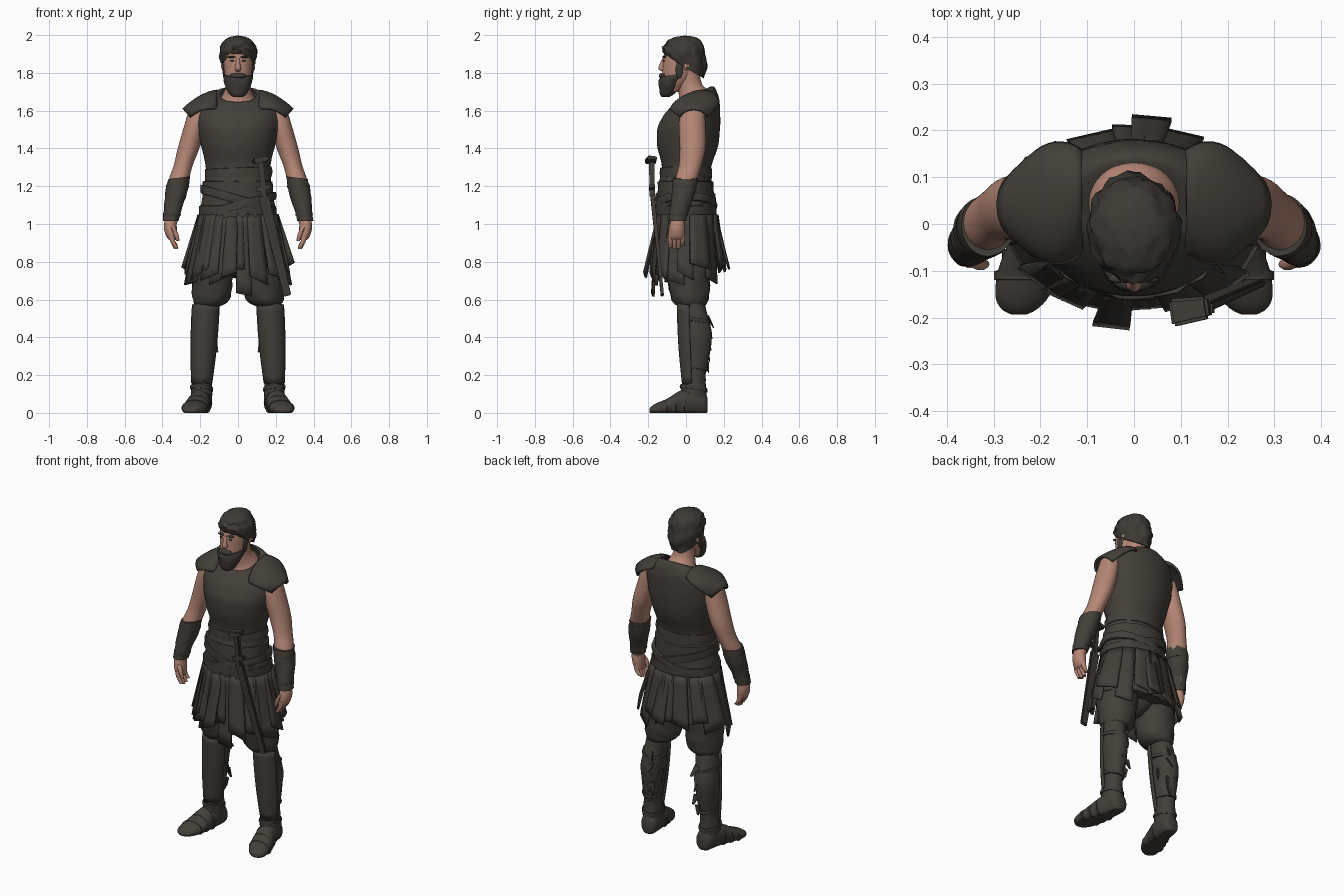
import bpy, bmesh, math, random
from mathutils import Vector, noise

random.seed(4)
cube = bpy.data.objects.get("Cube")
if cube:
    bpy.data.objects.remove(cube, do_unlink=True)


def material(name, r, g, b):
    m = bpy.data.materials.new(name)
    m.use_nodes = True
    m.diffuse_color = (r, g, b, 1)
    shader = next(n for n in m.node_tree.nodes if n.type == "BSDF_PRINCIPLED")
    shader.inputs["Base Color"].default_value = (r, g, b, 1)
    shader.inputs["Roughness"].default_value = 0.9
    return m


CLOTH = material("dark cloth", .056, .05, .041)
LEATHER = material("dark leather", .052, .045, .038)
HAIR = material("dark hair", .048, .043, .036)
SKIN = material("skin", .46, .24, .18)


def finish(name, bm, mat, thickness=0, angle=40):
    bmesh.ops.recalc_face_normals(bm, faces=bm.faces)
    mesh = bpy.data.meshes.new(name)
    bm.to_mesh(mesh)
    bm.free()
    mesh.materials.append(mat)
    ob = bpy.data.objects.new(name, mesh)
    bpy.context.collection.objects.link(ob)
    bpy.ops.object.select_all(action="DESELECT")
    ob.select_set(True)
    bpy.context.view_layer.objects.active = ob
    bpy.ops.object.shade_smooth_by_angle(angle=math.radians(angle))
    if thickness:
        mod = ob.modifiers.new("thickness", "SOLIDIFY")
        mod.thickness = thickness
        mod.offset = 0


def smooth_path(rings, steps):
    """Catmull-Rom interpolation of ring values."""
    last, out = len(rings) - 1, []
    for i in range(last):
        a, b, c, d = (rings[min(max(k, 0), last)] for k in range(i - 1, i + 3))
        for s in range(steps):
            t = s / steps
            out.append([.5 * (2*q + (r-p)*t + (2*p-5*q+4*r-u)*t*t + (3*q-p-3*r+u)*t**3)
                        for p, q, r, u in zip(a, b, c, d)])
    return out + [list(rings[last])]


def loft(name, rings, mat, side=1, along="z", steps=4, n=32, rough=0, cap=True):
    """Rings are x, y, z, radius, radius, then slope over y and slope over x."""
    rings = [tuple(r) + (0,) * (7 - len(r)) for r in rings]
    bm, loops = bmesh.new(), []
    for x, y, z, ra, rb, slope_y, slope_x in smooth_path(rings, steps):
        loop = []
        for k in range(n):
            a = math.tau * k / n
            u, v = math.cos(a), math.sin(a)
            bump = 1
            if rough:
                p = Vector((x * side + ra * u, y + rb * v, z))
                bump += rough * (noise.noise(p * 25) + .6 * noise.noise(p * 60))
            u, v = max(ra, .001) * u * bump, max(rb, .001) * v * bump
            if along == "z":
                co = (x + u, y + v, z + slope_y * v + slope_x * u)
            else:
                co = (x + u, y, max(z + v, 0))
            loop.append(bm.verts.new((co[0] * side, co[1], co[2])))
        loops.append(loop)
    for lo, hi in zip(loops, loops[1:]):
        for k in range(n):
            bm.faces.new((lo[k], lo[(k+1) % n], hi[(k+1) % n], hi[k]))
    if cap:
        bm.faces.new(loops[0])
        bm.faces.new(loops[-1])
    finish(name, bm, mat)


def band(name, x, y, z, rx, ry, height, mat, side=1, slope_y=0, slope_x=0):
    h = height / 2
    loft(name, [(x, y, z + dz, rx - inset, ry - inset, slope_y, slope_x) for dz, inset in
                ((-h, .02), (-h * .9, .002), (0, 0), (h * .9, .002), (h, .02))],
         mat, side, steps=1, n=40, rough=.04)


def ball(name, x, y, z, rx, ry, rz, mat):
    bm = bmesh.new()
    bmesh.ops.create_uvsphere(bm, u_segments=16, v_segments=10, radius=1)
    for v in bm.verts:
        v.co = Vector((x + v.co.x * rx, y + v.co.y * ry, z + v.co.z * rz))
    finish(name, bm, mat)


def sheet(name, point, nu, nv, mat, thickness):
    """Thin surface from a function of two 0..1 parameters."""
    bm = bmesh.new()
    rows = [[bm.verts.new(point(i / nu, j / nv)) for i in range(nu + 1)] for j in range(nv + 1)]
    for lo, hi in zip(rows, rows[1:]):
        for i in range(nu):
            bm.faces.new((lo[i], lo[i+1], hi[i+1], hi[i]))
    finish(name, bm, mat, thickness)


def strap(name, degrees, width, top, bottom, flare, mat, slant=0):
    """Hanging skirt strip that follows the hips outward."""
    a = math.radians(degrees)
    def point(u, v):
        rx, ry = .203 + (.065 + flare) * v, .158 + (.024 + flare) * v
        tangent = Vector((-rx * math.sin(a), ry * math.cos(a), 0)).normalized()
        p = Vector((rx * math.cos(a), ry * math.sin(a) + .005, top + (bottom - top) * v))
        p += tangent * (u - .5) * width * (.75 + .25 * v)
        p.z += slant * (u - .5) * v
        return p
    sheet(name, point, 3, 6, mat, .012)


def rod(name, start, end, width, depth, mat, taper=1):
    """Flat tapered bar between two points."""
    start, end = Vector(start), Vector(end)
    d = (end - start).normalized()
    across = d.cross(Vector((0, 1, 0))).normalized() * width / 2
    out = d.cross(across).normalized() * depth / 2
    bm = bmesh.new()
    ends = [[bm.verts.new(p + (across * i + out * j) * s) for i, j in ((-1, -1), (1, -1), (1, 1), (-1, 1))]
            for p, s in ((start, 1), (end, taper))]
    for k in range(4):
        m = (k + 1) % 4
        bm.faces.new((ends[0][k], ends[0][m], ends[1][m], ends[1][k]))
    for e in ends:
        bm.faces.new(e)
    bmesh.ops.bevel(bm, geom=bm.edges[:], offset=min(width, depth) * .2, segments=2, affect="EDGES")
    finish(name, bm, mat)


# Head, neck and face
loft("neck", [(0, .035, 1.56, .1, .08), (0, .042, 1.645, .098, .09, .3), (0, .038, 1.69, .078, .075, .3),
              (0, .018, 1.745, .06, .065), (0, 0, 1.84, .06, .065)], SKIN)
loft("head", [(0, -.075, 1.7, .04, .04), (0, -.05, 1.76, .066, .075), (0, -.035, 1.82, .075, .09),
              (0, -.028, 1.88, .078, .093), (0, -.02, 1.94, .068, .08), (0, -.02, 1.97, .03, .04)], SKIN)
loft("nose", [(0, -.113, 1.88, .009, .01), (0, -.124, 1.845, .012, .016),
              (0, -.126, 1.82, .017, .019), (0, -.116, 1.807, .011, .01)], SKIN, n=16)
loft("hair", [(0, -.008, 1.83, .084, .1, -.58), (0, -.008, 1.87, .095, .114, -.42),
              (0, -.008, 1.92, .096, .11, -.2), (0, -.006, 1.963, .08, .092, -.05),
              (0, -.005, 1.988, .048, .056), (0, -.005, 1.997, .005, .006)], HAIR, n=48, rough=.13)
loft("beard", [(0, -.108, 1.672, .025, .02), (0, -.1, 1.69, .047, .038), (0, -.086, 1.73, .066, .056, .1),
               (0, -.072, 1.765, .076, .071, .12), (0, -.066, 1.79, .074, .07, .15)], HAIR, rough=.06)
ball("moustache", 0, -.122, 1.784, .045, .022, .016, HAIR)
for s, label in ((1, "left"), (-1, "right")):
    ball(label + "_eye", s * .03, -.117, 1.864, .012, .005, .005, HAIR)
    ball(label + "_brow", s * .033, -.116, 1.884, .022, .01, .006, HAIR)
    ball(label + "_ear", s * .08, .005, 1.84, .01, .016, .026, SKIN)
    ball(label + "_sideburn", s * .073, -.035, 1.82, .009, .02, .05, HAIR)

# Torso armour, with the neckline lower at the front
loft("cuirass", [(0, 0, .98, .2, .155), (0, 0, 1.08, .198, .15), (0, -.005, 1.2, .178, .142),
                 (0, .003, 1.3, .171, .13), (0, .008, 1.4, .192, .158), (0, .014, 1.5, .216, .166),
                 (0, .03, 1.58, .222, .15, .05), (0, .045, 1.64, .2, .13, .2),
                 (0, .05, 1.684, .145, .102, .38), (0, .045, 1.685, .096, .086, .5)],
     CLOTH, n=56, rough=.015, cap=False)
band("cuirass_hem", 0, 0, 1.27, .178, .138, .06, CLOTH, slope_x=.04)
band("waist_wrap", 0, -.002, 1.17, .187, .148, .12, CLOTH)
band("hip_wrap", 0, 0, 1.05, .205, .161, .1, CLOTH)
band("falling_sash", 0, -.002, 1.13, .198, .16, .05, LEATHER, slope_x=-.28)
band("rising_sash", 0, 0, 1.1, .203, .163, .045, CLOTH, slope_x=.25)

# Skirt: underlayer and hanging strips
loft("underskirt", [(0, 0, 1.05, .195, .15), (0, .003, .93, .225, .16), (0, .005, .77, .254, .172)],
     CLOTH, n=48, rough=.04)
ball("breeches_seat", 0, .01, .86, .13, .125, .15, CLOTH)
for i in range(16):
    angle = i * 360 / 16 + random.uniform(-5, 5)
    if 240 < angle < 295:
        continue
    strap(f"skirt_strip_{i}", angle, random.uniform(.085, .13), 1.05, random.uniform(.68, .8),
          random.uniform(.0, .022), CLOTH, random.uniform(-.06, .06))
strap("front_side_strip", 237, .1, 1.05, .72, .012, CLOTH, .04)
strap("front_wide_strip", 252, .14, 1.04, .71, .006, CLOTH, .07)
strap("front_middle_strip", 270, .07, 1.04, .76, .0, CLOTH)
strap("front_long_strip", 277, .085, 1.06, .625, .0, CLOTH, -.02)
strap("front_left_strip", 294, .1, 1.05, .7, .008, CLOTH, -.05)
strap("front_loose_flap", 261, .08, 1.02, .73, .043, LEATHER, .03)
strap("back_loose_flap", 83, .085, 1.02, .77, .04, LEATHER, -.02)

# Sheathed sword on the left hip
rod("scabbard", (.135, -.178, 1.15), (.262, -.125, .62), .055, .022, LEATHER, .75)
rod("sword_grip", (.12, -.182, 1.33), (.138, -.178, 1.14), .03, .028, LEATHER)
rod("sword_guard", (.095, -.18, 1.18), (.17, -.18, 1.2), .025, .03, LEATHER)
rod("sword_pommel", (.08, -.19, 1.33), (.16, -.178, 1.35), .032, .06, LEATHER, .8)

for s, label in ((1, "left"), (-1, "right")):
    # Shoulder cap: arched shell hugging the shoulder and tapering outward
    def shoulder(u, v):
        a = math.radians(-80 + 160 * u)
        reach = .108 + .11 * v - .148 * v * v
        bend = 1 - math.cos(a)
        return Vector((s * (.112 + .178 * v - .05 * v * bend),
                       .04 + reach * math.sin(a) + .008 * (1 - v),
                       1.7 - .015 * v - .078 * v * v - (.08 - .03 * v) * bend + .03 * math.sin(a) * (1 - v)))
    sheet(label + "_shoulder_cap", shoulder, 16, 10, CLOTH, .012)

    # Arm, bracer and hand
    loft(label + "_arm", [(.205, .035, 1.62, .05, .06), (.225, .033, 1.53, .057, .07),
                          (.262, .035, 1.4, .057, .068), (.29, .022, 1.31, .05, .06),
                          (.314, 0, 1.23, .053, .058), (.335, -.02, 1.12, .045, .048),
                          (.356, -.045, 1.0, .032, .036)], SKIN, s)
    loft(label + "_bracer", [(.312, -.002, 1.245, .058, .066, 0, -.12), (.328, -.014, 1.16, .058, .062),
                             (.345, -.034, 1.08, .047, .052), (.356, -.045, 1.015, .042, .046)],
         CLOTH, s, rough=.06)
    for z, x, y, r in ((1.2, .32, -.008, .061), (1.05, .35, -.04, .047)):
        band(label + "_bracer_tie", x, y, z, r, r + .003, .018, LEATHER, s)
    loft(label + "_palm", [(.357, -.045, 1.03, .03, .034), (.358, -.048, .98, .034, .042),
                           (.352, -.05, .935, .028, .042), (.345, -.05, .915, .018, .038)], SKIN, s, n=20)
    for i in range(4):
        y = -.082 + i * .021
        drop = (.875, .867, .87, .885)[i]
        loft(f"{label}_finger_{i}", [(.352, y, .945, .014, .013), (.346, y, .91, .014, .013),
                                     (.327, y, drop, .011, .01)], SKIN, s, n=10)
    loft(label + "_thumb", [(.35, -.075, .985, .014, .014), (.33, -.086, .95, .013, .013),
                            (.318, -.086, .91, .009, .009)], SKIN, s, n=10)

    # Baggy breeches and shin guard
    loft(label + "_breeches", [(.11, .005, 1.0, .1, .13), (.125, .008, .85, .12, .13),
                               (.137, .015, .7, .108, .113), (.14, .02, .615, .103, .1),
                               (.15, .025, .575, .08, .082), (.165, .027, .56, .05, .05)], CLOTH, s, rough=.06)
    loft(label + "_boot_leg", [(.163, .028, .6, .064, .066), (.173, .035, .52, .062, .078),
                               (.183, .052, .42, .066, .084), (.186, .05, .3, .057, .074),
                               (.19, .044, .2, .05, .06), (.192, .04, .12, .055, .068),
                               (.19, .045, .05, .052, .066)], CLOTH, s, rough=.04)
    def shin(u, v):
        a = math.radians(190 + 160 * u)
        r = .07 - .018 * v + .006 * math.sin(math.pi * v)
        return Vector((s * (.17 + .022 * v + r * math.cos(a)),
                       .03 + .01 * v + (r + .004) * math.sin(a), .57 - .41 * v + .02 * math.sin(a) * (v - .5)))
    sheet(label + "_shin_guard", shin, 14, 10, CLOTH, .01)
    for z, x, y, r in ((.49, .176, .04, .073), (.24, .189, .046, .059), (.13, .192, .04, .061)):
        band(label + "_leg_tie", x, y, z, r, r + .013, .022, LEATHER, s, slope_y=-.15, slope_x=.1)
    # Torn leather tags behind the calf
    for i in range(5):
        z = .48 - i * .06
        rod(f"{label}_torn_tag_{i}", (s * (.16 - .008 * (i % 2)), .115, z + .03),
            (s * (.135 + .03 * (i % 3)), .147 - i * .007, z - .03), .035, .012, LEATHER, .4)
    rod(label + "_inner_tag", (s * .127, .06, .4), (s * .108, .075, .32), .025, .015, LEATHER, .4)

    # Foot turned slightly outward, flat underneath
    loft(label + "_shoe", [(.186, .115, .04, .02, .03), (.187, .1, .05, .047, .06), (.193, .04, .06, .056, .075),
                           (.206, -.03, .05, .06, .068), (.224, -.1, .03, .067, .045),
                           (.239, -.155, .02, .057, .032), (.245, -.182, .015, .038, .02),
                           (.246, -.194, .012, .015, .009)], CLOTH, s, along="y")
    for i in range(3):
        y, x, z, w, h = -.02 - .045 * i, .203 + .013 * i, .045 - .01 * i, .062 + .004 * i, .073 - .015 * i
        loft(f"{label}_shoe_strap_{i}", [(x, y + d, z, w - k, h - k) for d, k in
                                         ((.012, .01), (.009, 0), (-.009, 0), (-.012, .01))],
             LEATHER, s, along="y", steps=1)
